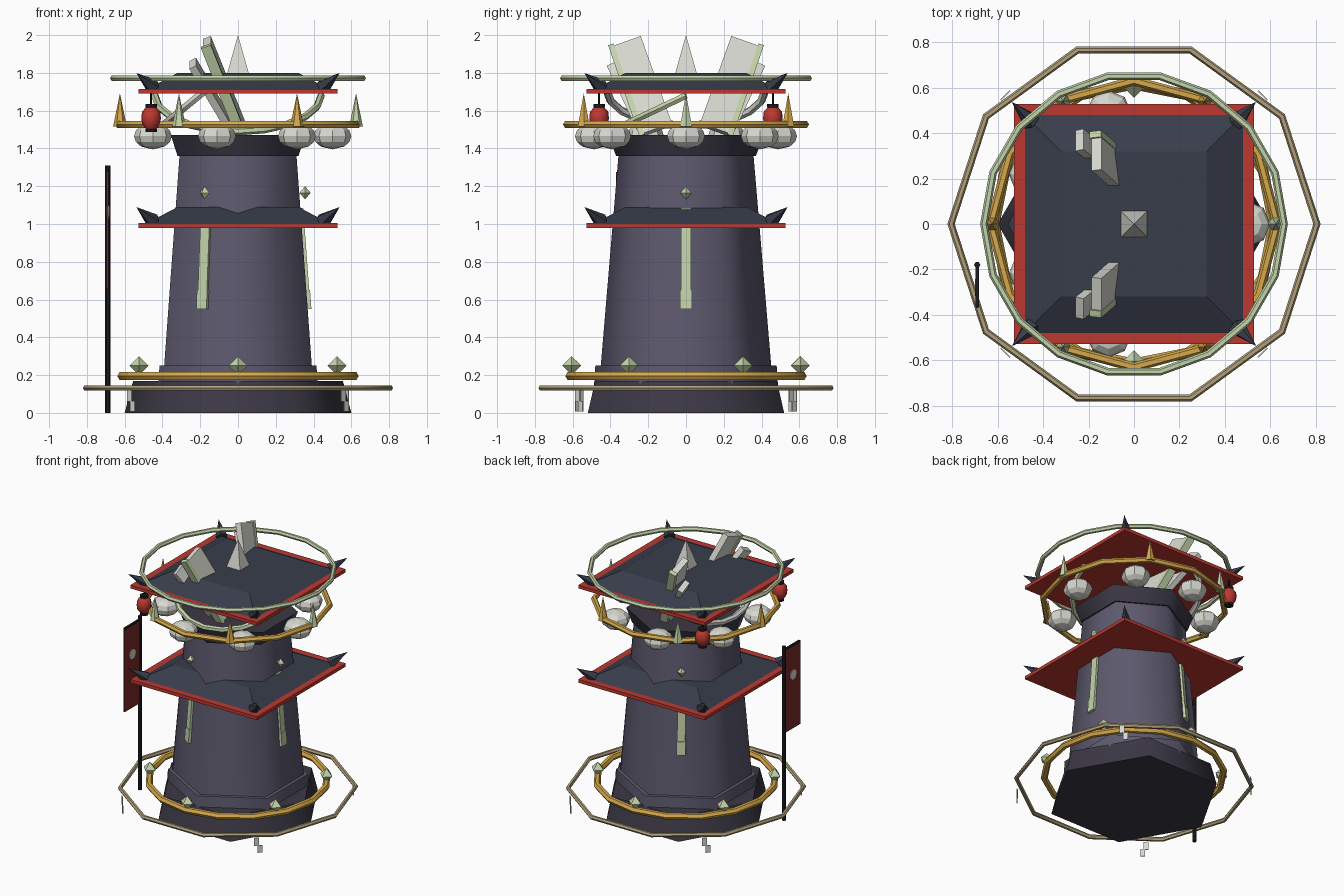
import bpy, bmesh, math
from math import cos, sin, pi, radians
from mathutils import Vector, Matrix

if "Cube" in bpy.data.objects:
    bpy.data.objects.remove(bpy.data.objects["Cube"])


def mat(name, r, g, b):
    m = bpy.data.materials.new(name)
    m.diffuse_color = (r, g, b, 1)
    m.use_nodes = True
    m.node_tree.nodes["Principled BSDF"].inputs["Base Color"].default_value = m.diffuse_color
    return m


STONE = mat("stone", .11, .10, .155)
DARK = mat("dark_stone", .045, .04, .06)
SLATE = mat("slate", .04, .047, .07)
RED = mat("red", .5, .04, .03)
CLOTH = mat("cloth", .2, .02, .02)
GOLD = mat("gold", .68, .40, .07)
TAN = mat("tan", .45, .36, .2)
JADE = mat("jade", .55, .66, .40)
WHITE = mat("white", .68, .69, .63)
BLACK = mat("black", .012, .012, .015)


def finish(name, bm, m, smooth=0):
    bmesh.ops.recalc_face_normals(bm, faces=bm.faces[:])
    me = bpy.data.meshes.new(name)
    bm.to_mesh(me)
    bm.free()
    me.materials.append(m)
    ob = bpy.data.objects.new(name, me)
    bpy.context.collection.objects.link(ob)
    if smooth:
        bpy.ops.object.select_all(action='DESELECT')
        ob.select_set(True)
        bpy.context.view_layer.objects.active = ob
        bpy.ops.object.shade_smooth_by_angle(angle=radians(smooth))
    return ob


def lathe(name, prof, n, m, phase=0, mtx=None, smooth=0):
    """Stack of n-sided rings (radius, z); radius 0 becomes a point."""
    bm = bmesh.new()
    rings = []
    for r, z in prof:
        k = 1 if r == 0 else n
        rings.append([bm.verts.new((r * cos(phase + 2 * pi * i / n), r * sin(phase + 2 * pi * i / n), z))
                      for i in range(k)])
    for a, b in zip(rings, rings[1:]):
        for i in range(n):
            j = (i + 1) % n
            f = [a[i % len(a)], a[j % len(a)], b[j % len(b)], b[i % len(b)]]
            bm.faces.new(list(dict.fromkeys(f)))
    for r in (rings[0], rings[-1]):
        if len(r) > 1:
            bm.faces.new(r)
    if mtx:
        bm.transform(mtx)
    return finish(name, bm, m, smooth)


def box(name, size, mtx, m):
    bm = bmesh.new()
    bmesh.ops.create_cube(bm, size=1)
    bm.transform(mtx @ Matrix.Diagonal((*size, 1)))
    return finish(name, bm, m)


def tube(name, pts, r, m, sides=6, closed=False):
    """Sweep a small polygon along a path."""
    bm = bmesh.new()
    pts = [Vector(p) for p in pts]
    n = len(pts)
    mid = sum(pts, Vector()) / n
    rings = []
    for i, p in enumerate(pts):
        a = pts[(i - 1) % n] if closed or i > 0 else p
        b = pts[(i + 1) % n] if closed or i < n - 1 else p
        t = (b - a).normalized()
        u = (p - mid) - t * (p - mid).dot(t)
        u.normalize()
        w = t.cross(u)
        rings.append([bm.verts.new(p + (u * cos(2 * pi * k / sides) + w * sin(2 * pi * k / sides)) * r)
                      for k in range(sides)])
    for i in range(n if closed else n - 1):
        a, b = rings[i], rings[(i + 1) % n]
        for k in range(sides):
            l = (k + 1) % sides
            bm.faces.new((a[k], a[l], b[l], b[k]))
    if not closed:
        bm.faces.new(rings[0])
        bm.faces.new(rings[-1])
    return finish(name, bm, m, 50)


def ring(name, R, r, z, n, m):
    tube(name, [(R * cos(2 * pi * i / n), R * sin(2 * pi * i / n), z) for i in range(n)], r, m, 6, True)


def T(x, y, z):
    return Matrix.Translation((x, y, z))


def polar(R, a, z):
    return T(R * cos(a), R * sin(a), z)


def aim(p, d):
    return T(*p) @ Vector(d).to_track_quat('Z', 'Y').to_matrix().to_4x4()


# Hexagonal tower
lathe("base", [(.6, 0), (.555, .17)], 6, DARK, 0, smooth=65)
lathe("plinth", [(.49, .1), (.48, .25)], 6, STONE, pi / 6, smooth=65)
lathe("tower_body", [(.452, .24), (.357, 1.37)], 6, STONE, pi / 6, smooth=65)
lathe("collar", [(.37, 1.36), (.41, 1.47)], 6, DARK, pi / 6, smooth=65)

# Two square roofs with corner horns
for label, z in (("lower", .98), ("upper", 1.69)):
    box(label + "_roof_trim", (1.055, 1.055, .025), T(0, 0, z + .0125), RED)
    q = math.sqrt(2)
    lathe(label + "_roof", [(.49 * q, z + .02), (.32 * q, z + .11)], 4, SLATE, pi / 4)
    for sx in (-1, 1):
        for sy in (-1, 1):
            lathe(label + "_roof_horn", [(.042, 0), (0, .145)], 5, SLATE, 0,
                  aim((sx * .45, sy * .45, z + .035), (sx, sy, .85)))

# Encircling rings
ring("outer_base_ring", .805, .016, .132, 10, TAN)
ring("lower_gold_ring", .615, .024, .195, 16, GOLD)
ring("upper_gold_ring", .63, .021, 1.527, 12, GOLD)
ring("crown_ring", .66, .017, 1.772, 18, JADE)

# Gems and spikes on the gold rings
for i in range(6):
    lathe("base_gem", [(0, -.05), (.05, 0), (0, .05)], 4, JADE, 0, polar(.605, pi / 6 + i * pi / 3, .25))
    lathe("ring_spike", [(.036, -.01), (0, .165)], 6, GOLD if i % 2 else JADE, 0, polar(.625, i * pi / 3, 1.527))

# Seven flattened white orbs
for i in range(7):
    prof = [(0, -.07)] + [(.1 * cos(t), .07 * sin(t)) for t in (-.9, -.45, 0, .45, .9)] + [(0, .07)]
    a = i * 2 * pi / 7
    lathe("orb", prof, 8, WHITE, 0, polar(.5, a, 1.465))

# Jade strips and gems on alternate tower faces
for i in range(3):
    rot = Matrix.Rotation(i * 2 * pi / 3, 4, 'Z')
    tilt = Matrix.Rotation(-math.atan(.0725), 4, 'Y')
    box("jade_strip", (.025, .055, .53), rot @ T(.352, 0, .82) @ tilt, JADE)
    box("jade_strip_foot", (.03, .062, .1), rot @ T(.37, 0, .6) @ tilt, JADE)
    lathe("face_gem", [(0, -.035), (.03, 0), (0, .035)], 4, JADE, 0, rot @ T(.355, 0, 1.165))

# Central crystal through the upper roof
lathe("crystal_spire", [(.12, 1.7), (0, 2.0)], 4, WHITE, pi / 4)

# Leaning blades, mirrored front to back
def blade(name, top, bottom, width, thick, m, shift=0):
    a, b = Vector(top), Vector(bottom)
    zax = (a - b).normalized()
    xax = Vector((1, 0, 0))
    xax = (xax - zax * xax.dot(zax)).normalized()
    yax = zax.cross(xax)
    R = Matrix((xax, yax, zax)).transposed().to_4x4()
    box(name, (thick, width, (a - b).length), T(*((a + b) / 2)) @ R @ T(0, shift, 0), m)


for s in (-1, 1):
    blade("tall_blade", (-.165, s * .315, 1.96), (.02, s * .15, 1.5), .165, .045, WHITE)
    blade("tall_blade_edge", (-.17, s * .315, 1.97), (.02, s * .15, 1.49), .03, .055, JADE, s * .085)
    blade("short_blade", (-.24, s * .37, 1.85), (-.05, s * .22, 1.53), .1, .04, WHITE)

# Curved arms between collar and upper roof
arc = [pi * i / 10 for i in range(11)]
tube("jade_arm", [(.44 * cos(t), -.4 * sin(t), 1.68 - .19 * sin(t)) for t in arc], .02, JADE)
tube("white_arm", [(-.17 - .23 * sin(t), .42 * cos(t), 1.71 - .19 * sin(t)) for t in arc], .022, WHITE)

# Hanging lanterns on the left corners
for s in (-1, 1):
    m = T(-.46, s * .46, 0)
    lathe("lantern", [(.025, 1.5), (.048, 1.53), (.052, 1.56), (.048, 1.595), (.025, 1.62)], 8, RED, 0, m, 50)
    lathe("lantern_top", [(.03, 1.617), (.03, 1.635)], 8, BLACK, 0, m)
    lathe("lantern_bottom", [(.03, 1.487), (.03, 1.503)], 8, BLACK, 0, m)
    lathe("lantern_cord", [(.006, 1.63), (.006, 1.7)], 6, BLACK, 0, m)

# Banner
lathe("banner_pole", [(.014, 0), (.014, 1.31)], 6, BLACK, 0, T(-.69, -.18, 0))
box("banner_bar", (.014, .19, .014), T(-.69, -.27, 1.28), BLACK)
box("banner_cloth", (.01, .18, .62), T(-.69, -.28, .965), CLOTH)
lathe("banner_disc", [(.037, -.009), (.037, .009)], 12, WHITE, 0,
      T(-.69, -.28, 1.06) @ Matrix.Rotation(pi / 2, 4, 'Y'))

# Zigzag paper tags hanging from the outer ring
for i in range(4):
    m = Matrix.Rotation(pi / 4 + i * pi / 2, 4, 'Z')
    box("paper_tag_upper", (.006, .035, .06), m @ T(.8, -.012, .09), WHITE)
    box("paper_tag_lower", (.006, .035, .055), m @ T(.8, .012, .035), WHITE)
